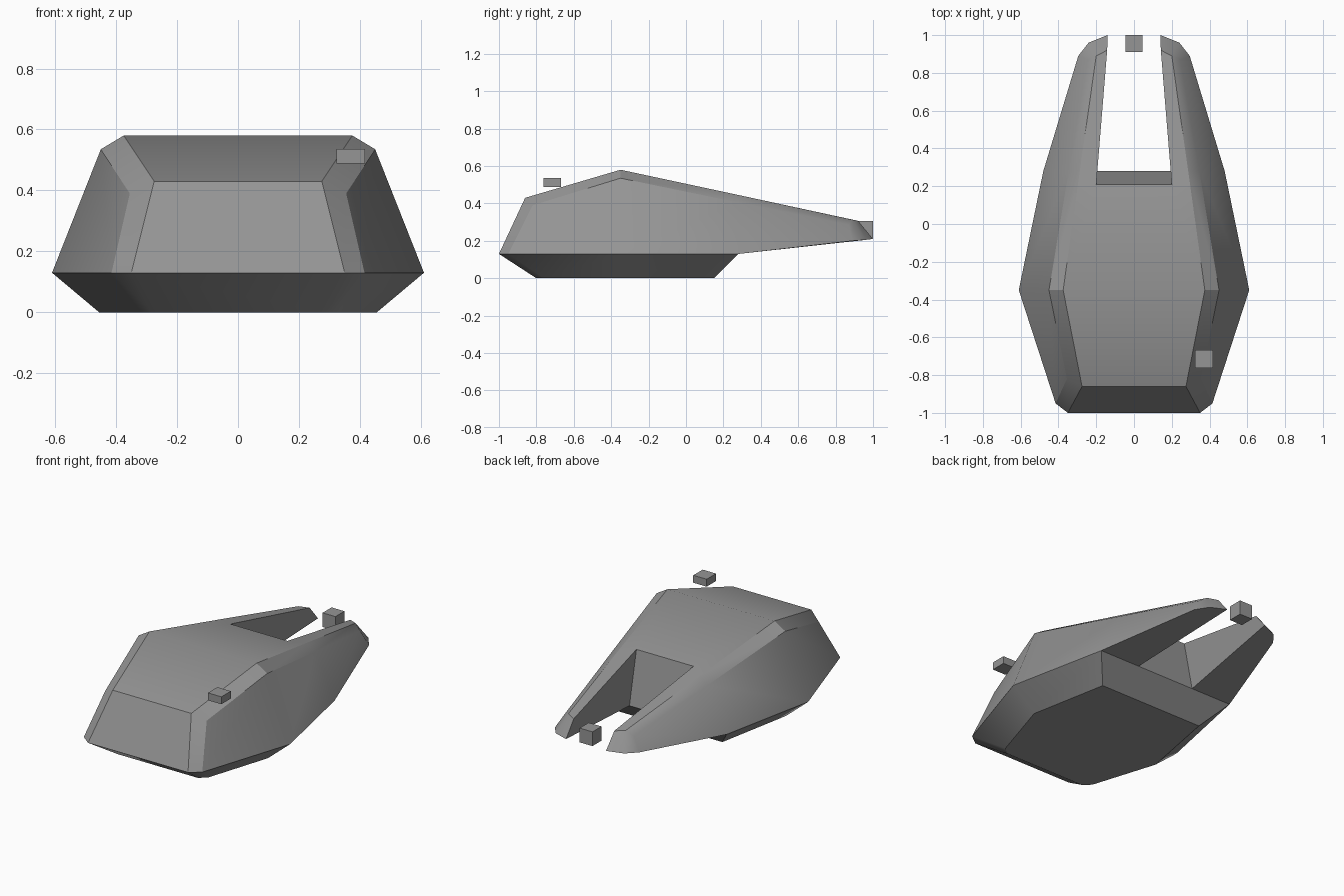
import bpy
import bmesh
import math

cube = bpy.data.objects.get("Cube")
if cube:
    bpy.data.objects.remove(cube, do_unlink=True)

grey = bpy.data.materials.new("plain grey")
grey.use_nodes = True
COLOUR = (0.3, 0.3, 0.3, 1)
grey.diffuse_color = COLOUR
grey.node_tree.nodes["Principled BSDF"].inputs["Base Color"].default_value = COLOUR


def finish(name, bm):
    bmesh.ops.recalc_face_normals(bm, faces=bm.faces)
    mesh = bpy.data.meshes.new(name)
    bm.to_mesh(mesh)
    bm.free()
    mesh.materials.append(grey)
    obj = bpy.data.objects.new(name, mesh)
    bpy.context.collection.objects.link(obj)
    return obj


def box(name, centre, size):
    bm = bmesh.new()
    bmesh.ops.create_cube(bm, size=1)
    bmesh.ops.scale(bm, vec=size, verts=bm.verts)
    bmesh.ops.translate(bm, vec=centre, verts=bm.verts)
    return finish(name, bm)


# Hull outline of one side, from bow to stern
points = dict(
    # flat keel
    k0=(0.28, -0.80, 0), k1=(0.325, -0.76, 0), k2=(0.455, -0.35, 0), k3=(0.36, 0.15, 0),
    # widest line
    w0=(0.35, -1, 0.13), w1=(0.415, -0.95, 0.13), w2=(0.61, -0.35, 0.13),
    w3=(0.48, 0.28, 0.13), w4=(0.295, 0.89, 0.20), w5=(0.24, 0.96, 0.205), w6=(0.14, 1, 0.21),
    # shoulder below the deck edge
    s1=(0.355, -0.82, 0.39), s2=(0.45, -0.35, 0.535), s3=(0.346, 0.28, 0.405), s4=(0.245, 0.87, 0.285),
    # deck edge
    d0=(0.275, -0.86, 0.43), d2=(0.375, -0.35, 0.58), d3=(0.287, 0.28, 0.445),
    d4=(0.2, 0.89, 0.313), d5=(0.142, 0.92, 0.307),
    # stern slot
    n0=(0.2, 0.21, 0.46), n1=(0.2, 0.28, 0.13),
)

# Faces that repeat on both sides
side_faces = [
    "k0 k1 w1 w0", "k1 k2 w2 w1", "k2 k3 w3 w2",
    "w0 w1 s1 d0", "w1 w2 s2 s1", "w2 w3 s3 s2", "w3 w4 s4 s3",
    "s1 s2 d2 d0", "s2 s3 d3 d2", "s3 s4 d4 d3",
    "w4 w5 d4 s4", "w5 w6 d5 d4",
    "d2 d3 d4 d5 n0", "n0 d5 w6 n1", "n1 w6 w5 w4 w3",
]
# Faces that span the centre line
centre_faces = ["k0 k1 k2 k3", "k0 w0", "w0 d0", "d0 d2", "d2 n0", "n0 n1", "k3 w3 n1"]

bm = bmesh.new()
right = {k: bm.verts.new(p) for k, p in points.items()}
left = {k: bm.verts.new((-x, y, z)) for k, (x, y, z) in points.items()}
for names in side_faces:
    for side in (right, left):
        bm.faces.new([side[n] for n in names.split()])
for names in centre_faces:
    row = names.split()
    bm.faces.new([right[n] for n in row] + [left[n] for n in reversed(row)])
hull = finish("hull", bm)

# Soft sides with crisp corners
bpy.ops.object.select_all(action="DESELECT")
hull.select_set(True)
bpy.context.view_layer.objects.active = hull
bpy.ops.object.shade_smooth_by_angle(angle=math.radians(30))

# Floating blocks above the bow and between the stern prongs
box("bow_block", (0.37, -0.715, 0.512), (0.094, 0.094, 0.047))
box("stern_block", (0, 0.955, 0.26), (0.09, 0.09, 0.09))
